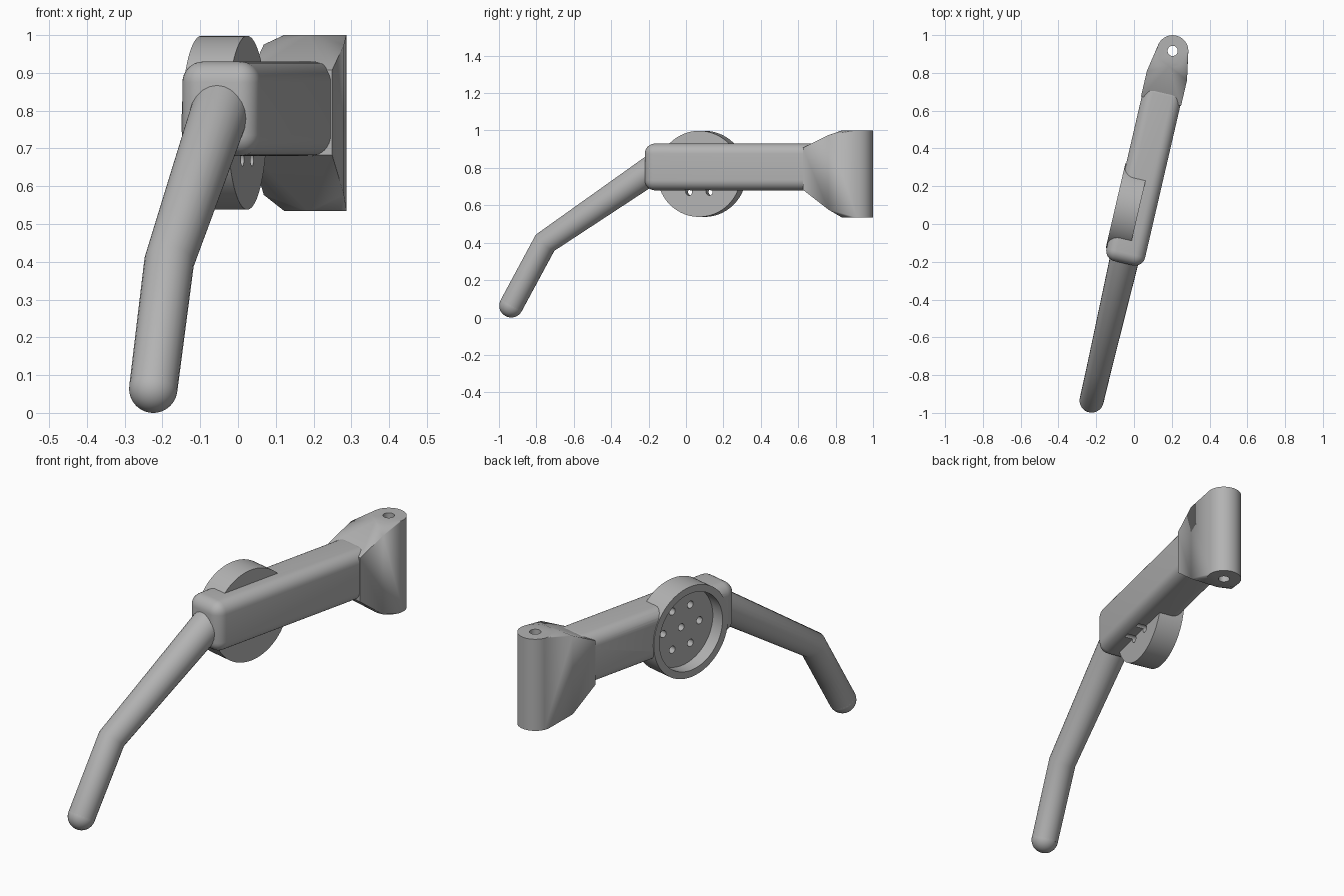
import bpy, bmesh, math
from mathutils import Matrix, Vector

if "Cube" in bpy.data.objects:
    bpy.data.objects.remove(bpy.data.objects["Cube"], do_unlink=True)

GREY = (0.45, 0.45, 0.45, 1)
mat = bpy.data.materials.new("plain grey")
mat.use_nodes = True
mat.diffuse_color = GREY
mat.node_tree.nodes["Principled BSDF"].inputs["Base Color"].default_value = GREY

MID = -0.0075                                   # centre plane of the arm
TURN = Matrix.Rotation(math.radians(-13.05), 4, "Z")
SIDEWAYS = Matrix.Rotation(math.pi / 2, 4, "Y")


def make(name, bm):
    mesh = bpy.data.meshes.new(name)
    bmesh.ops.recalc_face_normals(bm, faces=bm.faces)
    bm.to_mesh(mesh)
    bm.free()
    obj = bpy.data.objects.new(name, mesh)
    bpy.context.collection.objects.link(obj)
    return obj


def cylinder(name, radius, centre, length, sideways=False, sides=64):
    bm = bmesh.new()
    place = Matrix.Translation(centre) @ (SIDEWAYS if sideways else Matrix())
    bmesh.ops.create_cone(bm, cap_ends=True, segments=sides, radius1=radius,
                          radius2=radius, depth=length, matrix=place)
    return make(name, bm)


def disc(name, radius, x0, x1, y, z, sides=64):
    return cylinder(name, radius, ((x0 + x1) / 2, y, z), x1 - x0, True, sides)


def activate(obj):
    bpy.ops.object.select_all(action="DESELECT")
    obj.select_set(True)
    bpy.context.view_layer.objects.active = obj


def combine(obj, other, operation):
    activate(obj)
    mod = obj.modifiers.new("combine", "BOOLEAN")
    mod.operation, mod.object, mod.solver = operation, other, "EXACT"
    bpy.ops.object.modifier_apply(modifier=mod.name)
    bpy.data.objects.remove(other, do_unlink=True)


def finish(obj):
    obj.data.transform(TURN)
    obj.data.materials.clear()
    obj.data.materials.append(mat)
    activate(obj)
    bpy.ops.object.shade_smooth_by_angle(angle=math.radians(32))


# Arm: long bar with rounded edges
bm = bmesh.new()
bmesh.ops.create_cube(bm, size=1, matrix=Matrix.Translation((MID, 0.27, 0.805))
                      @ Matrix.Diagonal((0.21, 0.97, 0.25, 1)))
bmesh.ops.bevel(bm, geom=bm.edges[:], offset=0.055, segments=8, profile=0.5,
                affect="EDGES")
arm = make("arm", bm)

# Round cup set into the side of the arm, with a ring of holes in its floor
CUP_Y, CUP_Z = 0.074, 0.768
combine(arm, disc("cup", 0.23, -0.117, 0.008, CUP_Y, CUP_Z, 96), "UNION")
combine(arm, disc("cup_recess", 0.195, -0.2, -0.05, CUP_Y, CUP_Z, 96), "DIFFERENCE")
spots = [(0, 0)] + [(0.112 * math.cos(i * math.pi / 3), 0.112 * math.sin(i * math.pi / 3))
                    for i in range(6)]
for dy, dz in spots:
    combine(arm, disc("hole", 0.018, -0.1, 0.05, CUP_Y + dy, CUP_Z + dz, 24), "DIFFERENCE")
finish(arm)

# Hinge block: flared hull from the arm to an upright barrel, with a pin hole
HINGE_Y, LOW, HIGH = 0.939, 0.535, 1.0
bm = bmesh.new()
for side in (-1, 1):
    for y, low, high in ((0.665, 0.683, 0.907), (0.805, 0.577, 0.975)):
        for z in (low, high):
            bm.verts.new((MID + side * 0.109, y, z))
for i in range(64):
    a = i * math.tau / 64
    for z in (LOW, HIGH):
        bm.verts.new((MID + 0.083 * math.cos(a), HINGE_Y + 0.083 * math.sin(a), z))
bmesh.ops.convex_hull(bm, input=bm.verts[:])
bmesh.ops.dissolve_limit(bm, angle_limit=0.01, verts=bm.verts[:], edges=bm.edges[:])
hinge = make("hinge_block", bm)
combine(hinge, cylinder("pin_hole", 0.027, (MID, HINGE_Y, 0.77), 0.7, sides=32),
        "DIFFERENCE")
finish(hinge)

# Handle: bent tapering rod with a round tip
tip = Vector((MID, -0.961, 0.064))
path = [(tip, 0.064), (Vector((MID, -0.775, 0.40)), 0.066),
        (Vector((MID, -0.16, 0.81)), 0.078)]
curve = bpy.data.curves.new("handle", "CURVE")
curve.dimensions = "3D"
curve.bevel_depth, curve.bevel_resolution, curve.use_fill_caps = 1, 10, True
spline = curve.splines.new("POLY")
spline.points.add(len(path) - 1)
for point, (place, radius) in zip(spline.points, path):
    point.co = (*place, 1)
    point.radius = radius
handle = bpy.data.objects.new("handle", curve)
bpy.context.collection.objects.link(handle)
activate(handle)
bpy.ops.object.convert(target="MESH")
finish(bpy.context.view_layer.objects.active)

bm = bmesh.new()
bmesh.ops.create_uvsphere(bm, u_segments=40, v_segments=24, radius=0.064,
                          matrix=Matrix.Translation(tip))
finish(make("handle_tip", bm))
